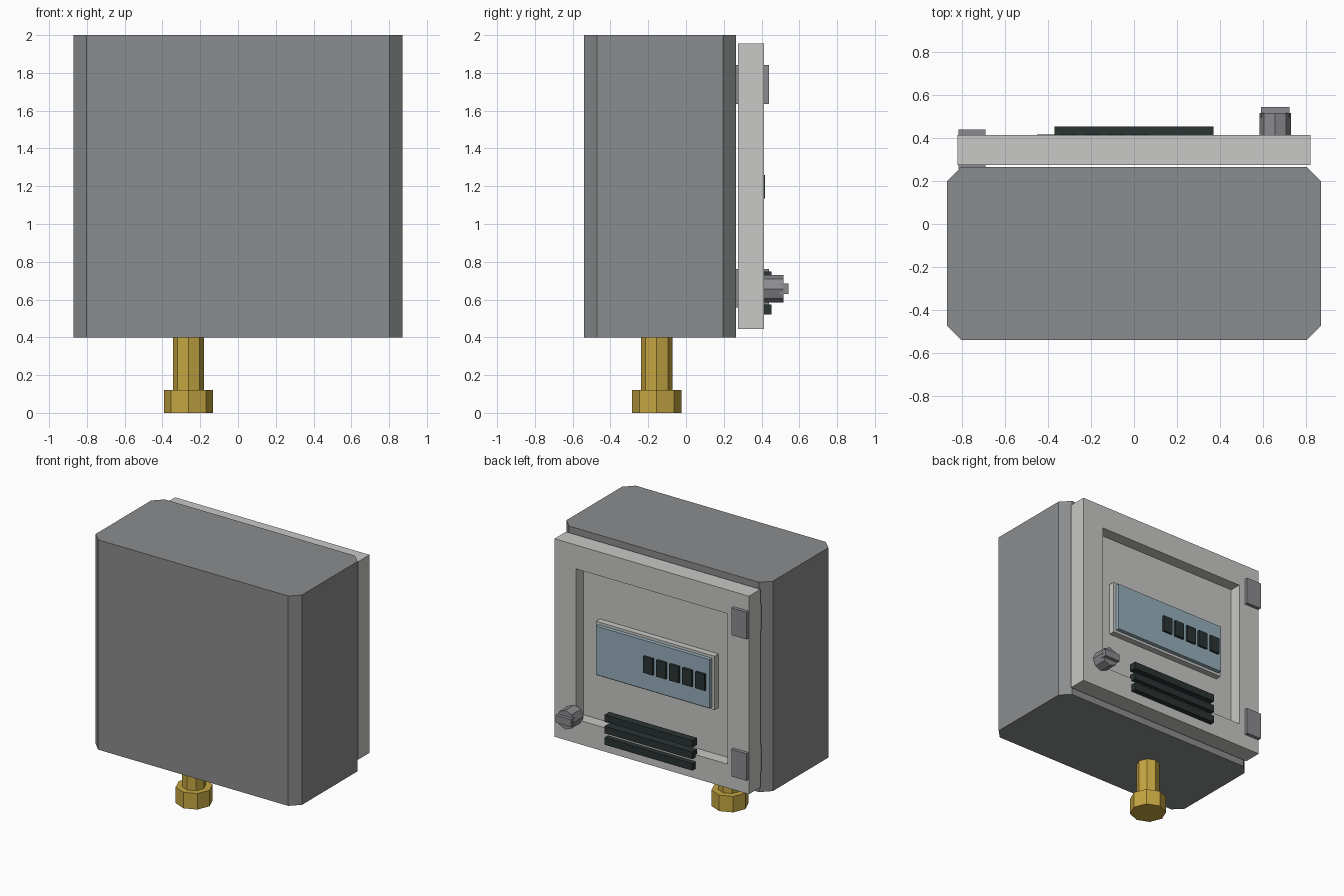
import bpy, bmesh, math
from mathutils import Matrix, Vector

if "Cube" in bpy.data.objects:
    bpy.data.objects.remove(bpy.data.objects["Cube"])


def material(name, rgb):
    m = bpy.data.materials.new(name)
    m.diffuse_color = (*rgb, 1)
    m.use_nodes = True
    m.node_tree.nodes["Principled BSDF"].inputs["Base Color"].default_value = m.diffuse_color
    return m


GREY = material("housing grey", (0.26, 0.265, 0.27))
METAL = material("metal grey", (0.26, 0.26, 0.28))
LIGHT = material("light door grey", (0.58, 0.58, 0.565))
GLASS = material("display blue", (0.31, 0.43, 0.50))
DARK = material("near black", (0.024, 0.034, 0.034))
BRASS = material("brass", (0.56, 0.38, 0.053))


def finish(name, bm, mat):
    bmesh.ops.recalc_face_normals(bm, faces=bm.faces)
    me = bpy.data.meshes.new(name)
    bm.to_mesh(me)
    bm.free()
    me.materials.append(mat)
    ob = bpy.data.objects.new(name, me)
    bpy.context.collection.objects.link(ob)
    return ob


def box_bm(x, y, z):
    """Box mesh from (min, max) ranges."""
    size = [b - a for a, b in (x, y, z)]
    mid = [(a + b) / 2 for a, b in (x, y, z)]
    bm = bmesh.new()
    bmesh.ops.create_cube(bm, size=1, matrix=Matrix.Translation(mid) @ Matrix.Diagonal((*size, 1)))
    return bm


def box(name, x, y, z, mat):
    return finish(name, box_bm(x, y, z), mat)


def octagon(name, centre, r, depth, mat, rot=0.0):
    """Eight-sided cylinder with corners on the axes."""
    bm = bmesh.new()
    bmesh.ops.create_cone(bm, cap_ends=True, segments=8, radius1=r, radius2=r, depth=depth,
                          matrix=Matrix.Translation(centre) @ Matrix.Rotation(rot, 4, 'X'))
    return finish(name, bm, mat)


# Housing with chamfered upright edges
bm = box_bm((-0.87, 0.87), (-0.54, 0.265), (0.4, 2.0))
upright = [e for e in bm.edges if abs(e.verts[0].co.z - e.verts[1].co.z) > 0.1]
bmesh.ops.bevel(bm, geom=upright, offset=0.068, segments=1, affect='EDGES')
finish("housing", bm, GREY)

# Door with recessed window
bm = box_bm((-0.82, 0.82), (0.275, 0.413), (0.445, 1.955))
bmesh.ops.recalc_face_normals(bm, faces=bm.faces)
face = max(bm.faces, key=lambda f: f.calc_center_median().y)
bmesh.ops.inset_individual(bm, faces=[face], thickness=0.257)
face = bmesh.ops.extrude_discrete_faces(bm, faces=[face])["faces"][0]
bmesh.ops.translate(bm, verts=face.verts, vec=Vector((0, -0.09, 0)))
finish("door", bm, LIGHT)

# Display: frame, glass and digit blocks
box("display_frame", (-0.50, 0.50), (0.315, 0.37), (0.985, 1.395), LIGHT)
box("display_glass", (-0.48, 0.48), (0.365, 0.40), (1.005, 1.375), GLASS)
for i in range(5):
    cx = 0.03 - 0.11 * i
    box(f"digit_{i + 1}", (cx - 0.04, cx + 0.04), (0.395, 0.417), (1.135, 1.26), DARK)

# Louvre bars below the window
for i in range(3):
    z = 0.547 + 0.087 * i
    box(f"louvre_{i + 1}", (-0.37, 0.37), (0.395, 0.453), (z - 0.027, z + 0.027), DARK)

# Hinges wrapping from housing to door face
for name, z in (("lower_hinge", 0.66), ("upper_hinge", 1.738)):
    box(name, (-0.817, -0.69), (0.255, 0.44), (z - 0.103, z + 0.103), METAL)

# Turn latch
octagon("latch_base", (0.656, 0.458, 0.657), 0.073, 0.116, METAL, math.pi / 2)
box("latch_handle", (0.59, 0.722), (0.495, 0.543), (0.63, 0.685), METAL)

# Brass cable gland
octagon("gland_pipe", (-0.262, -0.155, 0.25), 0.083, 0.32, BRASS)
octagon("gland_nut", (-0.262, -0.155, 0.061), 0.13, 0.122, BRASS)
